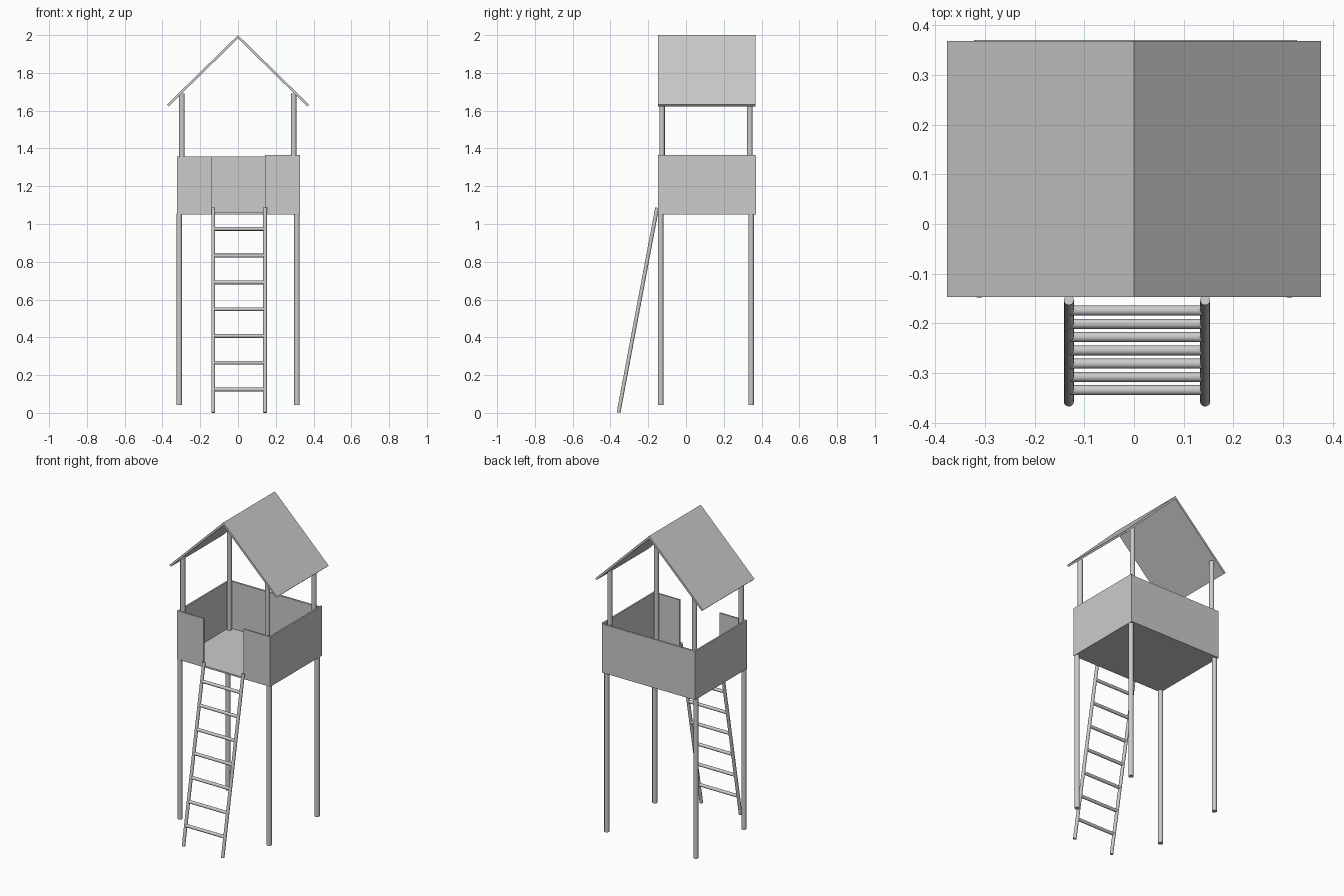
import bpy, math
from mathutils import Vector

if "Cube" in bpy.data.objects:
    bpy.data.objects.remove(bpy.data.objects["Cube"])


def box(name, lo, hi):
    lo, hi = Vector(lo), Vector(hi)
    bpy.ops.mesh.primitive_cube_add(size=1, location=(lo + hi) / 2)
    o = bpy.context.object
    o.name = name
    o.scale = hi - lo
    bpy.ops.object.transform_apply(location=False, rotation=False, scale=True)
    return o


def rod(name, a, b, r):
    a, b = Vector(a), Vector(b)
    d = b - a
    bpy.ops.mesh.primitive_cylinder_add(vertices=24, radius=r, depth=d.length, location=(a + b) / 2)
    o = bpy.context.object
    o.name = name
    o.rotation_euler = d.to_track_quat('Z', 'Y').to_euler()
    bpy.ops.object.shade_smooth_by_angle(angle=math.radians(40))
    return o


F, B = -0.147, 0.368   # front and back of the cabin
L, R = -0.322, 0.328   # left and right of the cabin
T = 0.01               # board thickness
Z0, Z1 = 1.05, 1.36    # floor underside and wall top

# Legs below the floor
for x in (-0.311, 0.312):
    for y, side in ((-0.134, "front"), (0.345, "back")):
        rod(f"{side}_leg", (x, y, 0.042), (x, y, Z0 + 0.005), 0.0145)

# Roof posts standing on the floor inside the walls
for x in (-0.297, 0.295):
    for y, side in ((-0.127, "front"), (0.338, "back")):
        rod(f"{side}_roof_post", (x, y, Z0 + T), (x, y, 1.69), 0.0145)

# Floor and walls
box("floor", (L, F, Z0), (R, B, Z0 + T))
box("left_wall", (L, F, Z0), (L + T, B, Z1 - 0.003))
box("right_wall", (R - T, F, Z0), (R, B, Z1 + 0.005))
box("back_wall", (L, B - T, Z0), (R, B + 0.002, Z1 - 0.003))
box("front_left_wall", (L, F, Z0), (-0.137, F + T, Z1 - 0.003))
box("front_right_wall", (0.142, F, Z0), (R, F + T, Z1 + 0.005))

# Two sloping roof boards meeting at the ridge
for s, side in ((-1, "left"), (1, "right")):
    t = 0.009
    prof = [(0, 2.0), (s * 0.376, 1.632), (s * (0.376 - t), 1.632 - t), (0, 2.0 - 2 * t)]
    verts = [(x, y, z) for y in (F, B) for x, z in prof]
    faces = [(0, 1, 2, 3), (7, 6, 5, 4)] + [(i, i + 4, (i + 1) % 4 + 4, (i + 1) % 4) for i in range(4)]
    if s > 0:
        faces = [f[::-1] for f in faces]
    faces = [f[::-1] for f in faces]
    me = bpy.data.meshes.new(f"{side}_roof")
    me.from_pydata(verts, [], faces)
    o = bpy.data.objects.new(f"{side}_roof", me)
    bpy.context.collection.objects.link(o)
    bpy.context.view_layer.objects.active = o
    bpy.ops.object.mode_set(mode='EDIT')
    bpy.ops.mesh.select_all(action='SELECT')
    bpy.ops.mesh.normals_make_consistent(inside=False)
    bpy.ops.object.mode_set(mode='OBJECT')

# Leaning ladder
foot, head = Vector((0, -0.357, 0.002)), Vector((0, -0.153, 1.086))
for x in (-0.131, 0.143):
    off = Vector((x, 0, 0))
    rod("ladder_rail", foot + off, head + off, 0.01)
for i in range(7):
    z = 0.124 + i * 0.1417
    y = foot.y + (head.y - foot.y) * (z - foot.z) / (head.z - foot.z)
    rod("ladder_rung", (-0.131, y, z), (0.143, y, z), 0.01)
